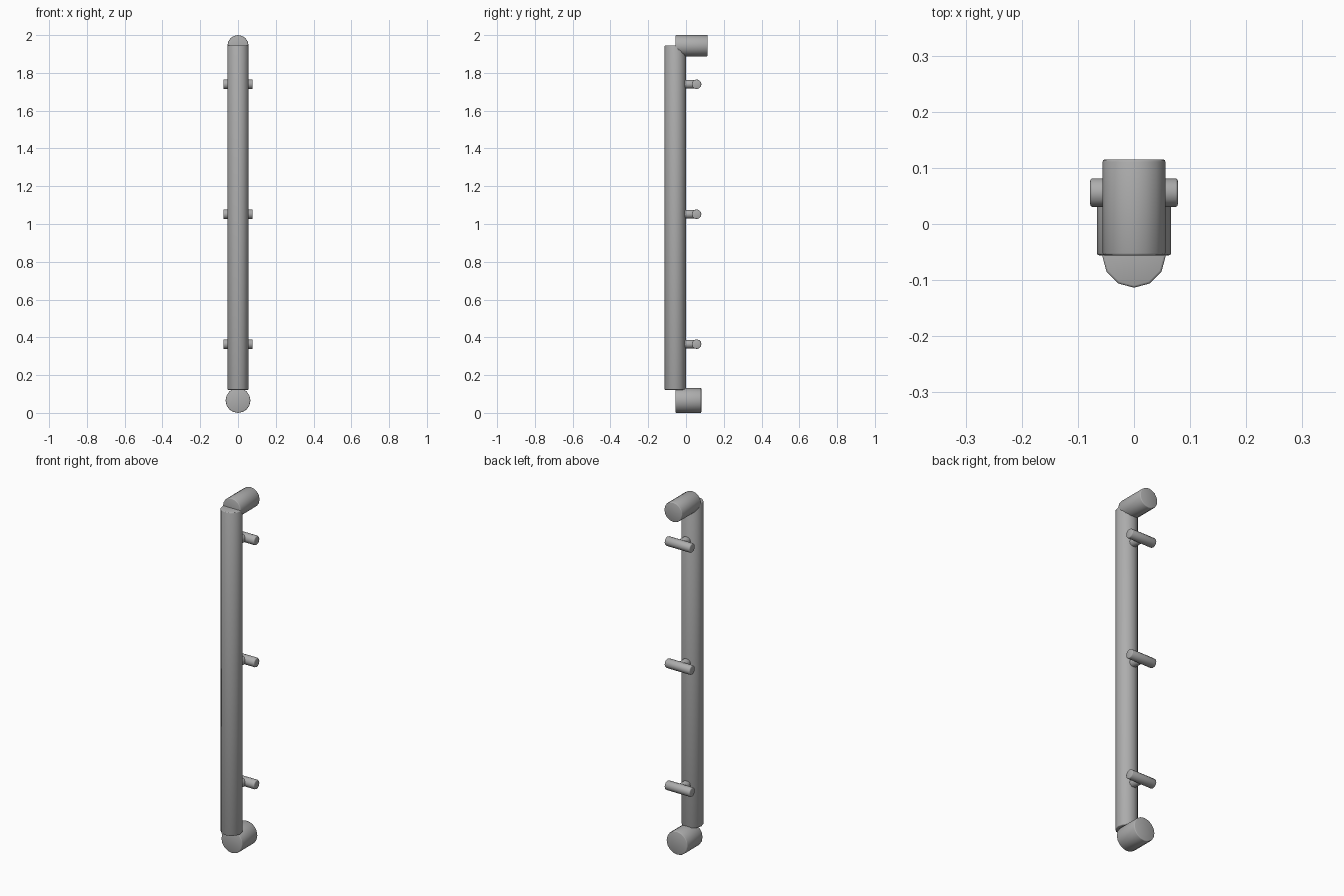
import bpy, bmesh, math
from mathutils import Matrix, Vector

if "Cube" in bpy.data.objects:
    bpy.data.objects.remove(bpy.data.objects["Cube"])

steel = bpy.data.materials.new("brushed_grey")
steel.diffuse_color = (0.42, 0.42, 0.42, 1)
steel.use_nodes = True
steel.node_tree.nodes["Principled BSDF"].inputs["Base Color"].default_value = steel.diffuse_color


def rod(name, start, end, radius, sides, bevel=0.004):
    """Capped rod between two points with softly bevelled end rims."""
    a, b = Vector(start), Vector(end)
    axis = b - a
    bm = bmesh.new()
    bmesh.ops.create_cone(bm, cap_ends=True, segments=sides, radius1=radius,
                          radius2=radius, depth=axis.length)
    rims = [e for e in bm.edges if any(len(f.verts) > 4 for f in e.link_faces)]
    bmesh.ops.bevel(bm, geom=rims, offset=bevel, segments=2, profile=0.5,
                    affect='EDGES')
    turn = axis.to_track_quat('Z', 'Y').to_matrix().to_4x4()
    bmesh.ops.transform(bm, matrix=Matrix.Translation((a + b) / 2) @ turn,
                        verts=bm.verts)
    mesh = bpy.data.meshes.new(name)
    bm.to_mesh(mesh)
    bm.free()
    mesh.materials.append(steel)
    obj = bpy.data.objects.new(name, mesh)
    bpy.context.collection.objects.link(obj)
    bpy.ops.object.select_all(action='DESELECT')
    obj.select_set(True)
    bpy.context.view_layer.objects.active = obj
    bpy.ops.object.shade_smooth_by_angle(angle=math.radians(50))
    return obj


# Long upright grip tube
rod("upright_tube", (0, -0.057, 0.122), (0, -0.057, 1.945), 0.0565, 12)

# Short horizontal end stubs
rod("top_stub", (0, -0.056, 1.944), (0, 0.115, 1.944), 0.056, 16)
rod("bottom_stub", (0, -0.056, 0.066), (0, 0.081, 0.066), 0.066, 16)

# Three T-shaped brackets: a neck from the tube and a crossbar
for label, z in (("lower", 0.364), ("middle", 1.052), ("upper", 1.74)):
    rod(label + "_bracket_neck", (0, -0.022, z), (0, 0.045, z), 0.023, 12)
    rod(label + "_bracket_crossbar", (-0.078, 0.056, z), (0.078, 0.056, z),
        0.0255, 12)
